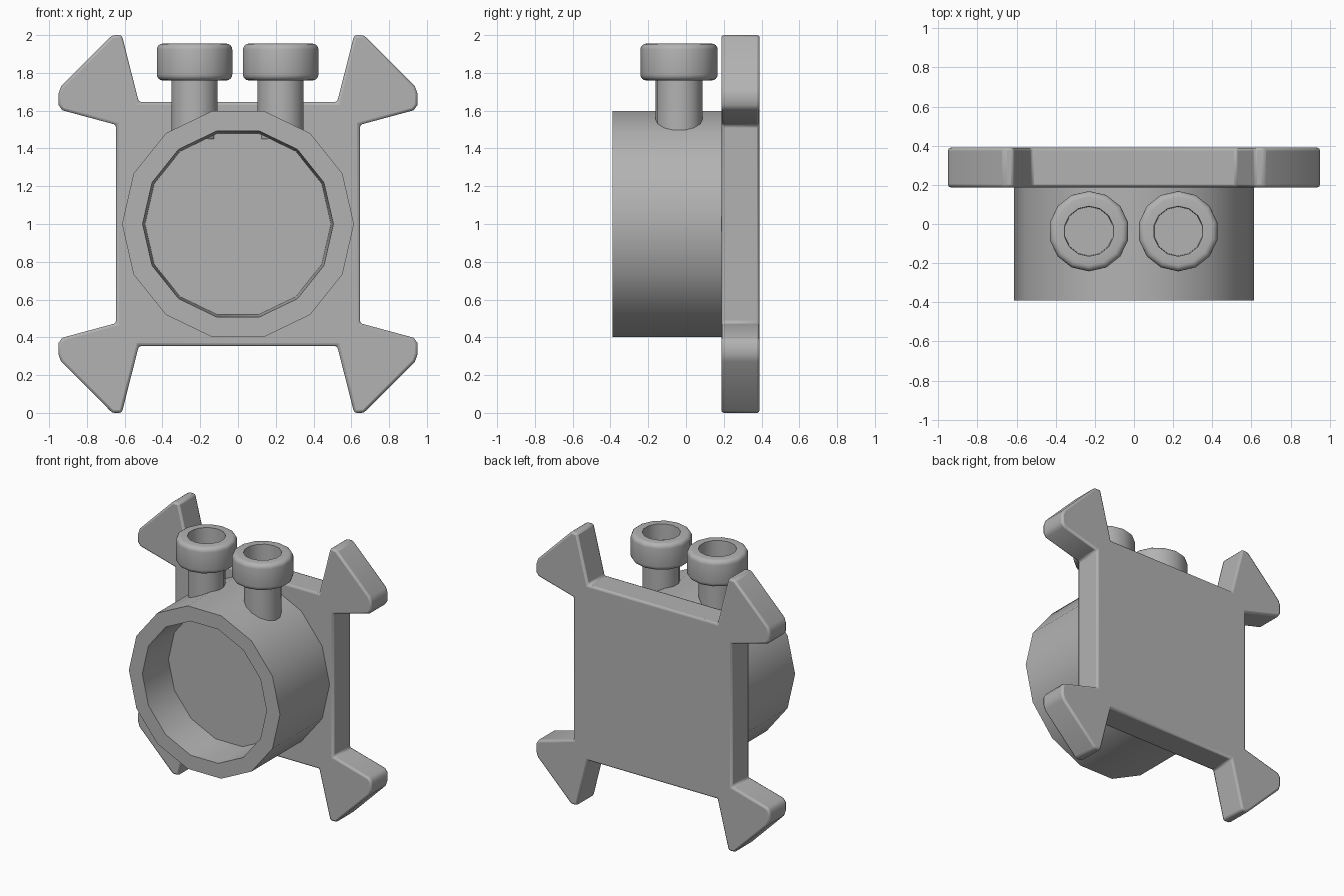
import bpy, bmesh
from math import pi, sin, cos, radians
from mathutils import Matrix, Vector

SIDES = 14

if "Cube" in bpy.data.objects:
    bpy.data.objects.remove(bpy.data.objects["Cube"], do_unlink=True)

metal = bpy.data.materials.new("plain_grey")
metal.use_nodes = True
grey = (0.45, 0.45, 0.45, 1)
metal.diffuse_color = grey
metal.node_tree.nodes["Principled BSDF"].inputs["Base Color"].default_value = grey


def finish(name, bm):
    """Turn a bmesh into a named, coloured object."""
    bmesh.ops.recalc_face_normals(bm, faces=bm.faces)
    mesh = bpy.data.meshes.new(name)
    bm.to_mesh(mesh)
    bm.free()
    obj = bpy.data.objects.new(name, mesh)
    bpy.context.collection.objects.link(obj)
    mesh.materials.append(metal)
    return obj


def smooth(obj, angle):
    bpy.ops.object.select_all(action='DESELECT')
    obj.select_set(True)
    bpy.context.view_layer.objects.active = obj
    bpy.ops.object.shade_smooth_by_angle(angle=radians(angle))


def lathe(name, profile, matrix):
    """Spin a (radius, height) profile around z, then place it."""
    bm = bmesh.new()
    verts = [bm.verts.new((r, 0, h)) for r, h in profile]
    edges = [bm.edges.new(pair) for pair in zip(verts, verts[1:])]
    bmesh.ops.spin(bm, geom=verts + edges, cent=(0, 0, 0), axis=(0, 0, 1),
                   angle=2 * pi, steps=SIDES)
    bmesh.ops.remove_doubles(bm, verts=bm.verts, dist=0.0005)
    bm.transform(matrix)
    obj = finish(name, bm)
    smooth(obj, 35)
    return obj


def arc(r, h, radius, start):
    """Quarter circle of profile points."""
    return [(r + radius * cos(start + i * pi / 8),
             h + radius * sin(start + i * pi / 8)) for i in range(5)]


# Back plate with a flared arrow at each corner
corner = [(0.645, 0.525), (0.93, 0.602), (0.95, 0.63), (0.95, 0.69),
          (0.937, 0.728), (0.665, 1.0), (0.615, 1.0), (0.525, 0.645)]
outline = []
for sx, sz in ((1, 1), (-1, 1), (-1, -1), (1, -1)):
    points = [(sx * x, sz * z) for x, z in corner]
    outline += points if sx * sz > 0 else points[::-1]
bm = bmesh.new()
face = bm.faces.new([bm.verts.new((x, 0.187, 1 + z)) for x, z in outline])
side = bmesh.ops.extrude_face_region(bm, geom=[face])
moved = [v for v in side["geom"] if isinstance(v, bmesh.types.BMVert)]
bmesh.ops.translate(bm, verts=moved, vec=(0, 0.203, 0))
plate = finish("back_plate", bm)
bevel = plate.modifiers.new("soft_edges", 'BEVEL')
bevel.width = 0.014
bevel.segments = 2
bevel.limit_method = 'ANGLE'
bevel.angle_limit = radians(40)
smooth(plate, 40)

# Open cup on the front, with its axis towards the viewer
lathe("front_cup",
      [(0, 0), (0.614, 0), (0.614, 0.585), (0.505, 0.585),
       (0.492, 0.3), (0, 0.3)],
      Matrix.Translation((0, 0.195, 1)) @ Matrix.Rotation(pi / 2, 4, 'X'))

# Two socket-head screws entering the top of the cup
head = ([(0.125, 1.76)] + arc(0.173, 1.792, 0.032, -pi / 2)
        + arc(0.173, 1.923, 0.032, 0)
        + [(0.128, 1.955), (0.125, 1.84), (0, 1.84)])
for label, x in (("right", -0.23), ("left", 0.226)):
    place = Matrix.Translation((x, -0.037, 0)) @ Matrix.Rotation(pi / 2, 4, 'Z')
    lathe(label + "_screw", [(0, 1.45), (0.125, 1.45)] + head, place)
